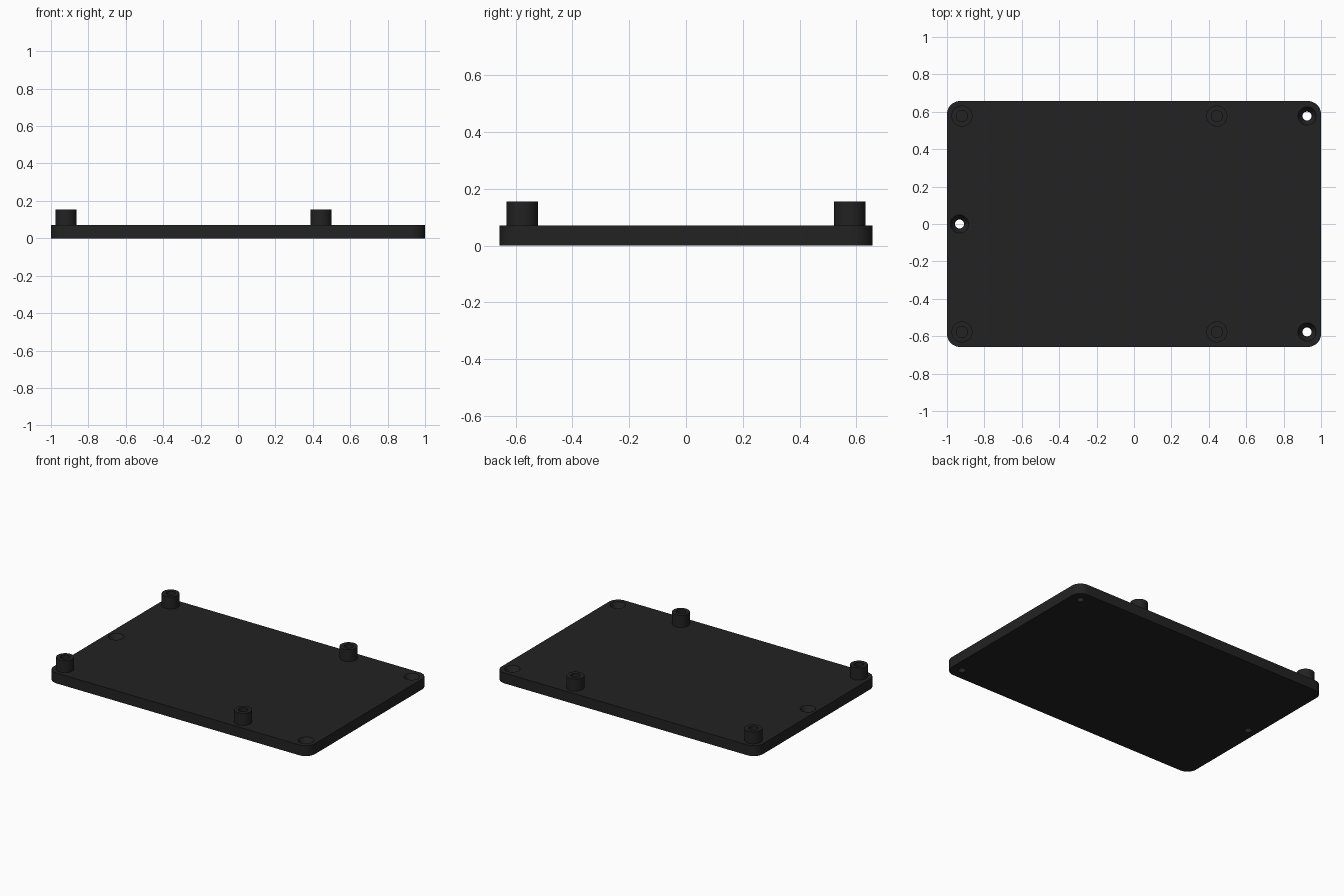
import bpy, bmesh, math

if "Cube" in bpy.data.objects:
    bpy.data.objects.remove(bpy.data.objects["Cube"])

W, D, T = 1.0, 0.657, 0.072      # half width, half depth, plate thickness
R = 0.07                         # corner radius
SEG = 48

black = bpy.data.materials.new("matte black")
black.diffuse_color = (0.016, 0.016, 0.016, 1)
black.use_nodes = True
black.node_tree.nodes["Principled BSDF"].inputs["Base Color"].default_value = black.diffuse_color


def make_object(name, bm):
    bmesh.ops.recalc_face_normals(bm, faces=bm.faces[:])
    mesh = bpy.data.meshes.new(name)
    bm.to_mesh(mesh)
    bm.free()
    obj = bpy.data.objects.new(name, mesh)
    bpy.context.collection.objects.link(obj)
    mesh.materials.append(black)
    return obj


def lathe(name, profile, x, y, closed=False):
    """Solid of revolution from (radius, z) points; open profiles get end caps."""
    bm = bmesh.new()
    rings = [[bm.verts.new((x + r * math.cos(2 * math.pi * i / SEG),
                            y + r * math.sin(2 * math.pi * i / SEG), z))
              for i in range(SEG)] for r, z in profile]
    pairs = list(zip(rings, rings[1:]))
    if closed:
        pairs.append((rings[-1], rings[0]))
    else:
        bm.faces.new(rings[0])
        bm.faces.new(rings[-1])
    for a, b in pairs:
        for i in range(SEG):
            j = (i + 1) % SEG
            bm.faces.new((a[i], a[j], b[j], b[i]))
    return make_object(name, bm)


def smooth(obj):
    bpy.ops.object.select_all(action='DESELECT')
    obj.select_set(True)
    bpy.context.view_layer.objects.active = obj
    bpy.ops.object.shade_smooth_by_angle(angle=math.radians(30))


# Base plate with rounded corners
bm = bmesh.new()
outline = []
for k, (sx, sy) in enumerate([(1, 1), (-1, 1), (-1, -1), (1, -1)]):
    for i in range(13):
        a = math.pi / 2 * (k + i / 12)
        outline.append(bm.verts.new((sx * (W - R) + R * math.cos(a),
                                     sy * (D - R) + R * math.sin(a), 0)))
face = bm.faces.new(outline)
ext = bmesh.ops.extrude_face_region(bm, geom=[face])
bmesh.ops.translate(bm, vec=(0, 0, T),
                    verts=[g for g in ext["geom"] if isinstance(g, bmesh.types.BMVert)])
plate = make_object("base_plate", bm)

# Countersunk screw holes cut through the plate
for x, y in [(0.925, 0.577), (0.925, -0.577), (-0.933, 0)]:
    cutter = lathe("screw_hole_cutter",
                   [(0.024, -0.05), (0.024, 0.03), (0.049, T), (0.049, T + 0.05)], x, y)
    cutter.hide_render = True
    mod = plate.modifiers.new("screw_hole", 'BOOLEAN')
    mod.operation = 'DIFFERENCE'
    mod.solver = 'EXACT'
    mod.object = cutter
    bpy.context.view_layer.objects.active = plate
    bpy.ops.object.modifier_apply(modifier=mod.name)
    bpy.data.objects.remove(cutter, do_unlink=True)
smooth(plate)

# Hollow standoff posts
for x in (-0.92, 0.443):
    for y in (-0.577, 0.577):
        post = lathe("standoff_post", [(0.056, T), (0.056, 0.155), (0.03, 0.155), (0.03, T)],
                     x, y, closed=True)
        smooth(post)
